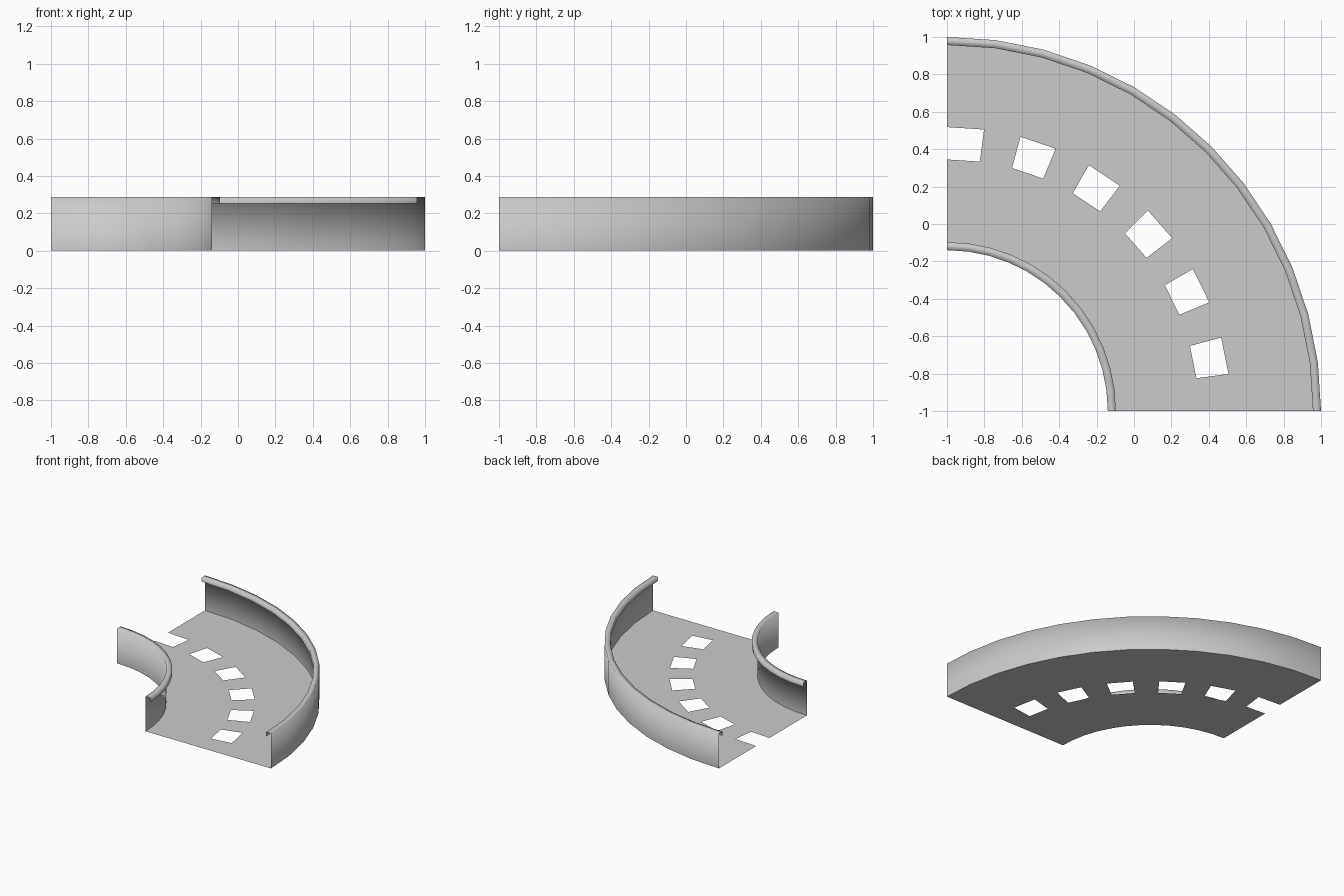
import bpy
import bmesh
import math

if "Cube" in bpy.data.objects:
    bpy.data.objects.remove(bpy.data.objects["Cube"])

STEPS = 12            # segments in the quarter turn
CX, CY = -1.0, -1.0   # centre of the curve
R_IN, R_OUT = 0.86, 2.0
HEIGHT, LIP_Z, LIP_W = 0.287, 0.252, 0.043

grey = bpy.data.materials.new("light grey")
grey.diffuse_color = (0.6, 0.6, 0.6, 1)
grey.use_nodes = True
grey.node_tree.nodes["Principled BSDF"].inputs["Base Color"].default_value = grey.diffuse_color


def sweep(name, profile, smooth=False, skip=None, flip=False):
    """Sweep a (radius, z) profile through the quarter turn."""
    bm = bmesh.new()
    rows = []
    for i in range(STEPS + 1):
        a = math.pi / 2 * (1 - i / STEPS)
        rows.append([bm.verts.new((CX + r * math.cos(a), CY + r * math.sin(a), z))
                     for r, z in profile])
    for i in range(STEPS):
        for j in range(len(profile) - 1):
            if skip and skip(i, j):
                continue
            quad = [rows[i][j], rows[i + 1][j], rows[i + 1][j + 1], rows[i][j + 1]]
            face = bm.faces.new(quad[::-1] if flip else quad)
            face.smooth = smooth
    mesh = bpy.data.meshes.new(name)
    bm.to_mesh(mesh)
    bm.free()
    mesh.materials.append(grey)
    bpy.context.collection.objects.link(bpy.data.objects.new(name, mesh))


def hooked_wall(name, r, lip_r, flip):
    """Thin wall folded over the track at the top and down again."""
    sweep(name, [(r, 0), (r, HEIGHT), (lip_r, HEIGHT), (lip_r, LIP_Z)], True, flip=flip)


# Flat floor with a square hole in every second segment of the middle band
sweep("floor", [(R_IN, 0), (1.345, 0), (1.518, 0), (R_OUT, 0)],
      skip=lambda i, j: j == 1 and i % 2 == 0)

# Side walls with their folded lips
hooked_wall("outer_wall", R_OUT, R_OUT - LIP_W, True)
hooked_wall("inner_wall", R_IN, R_IN + LIP_W, False)
